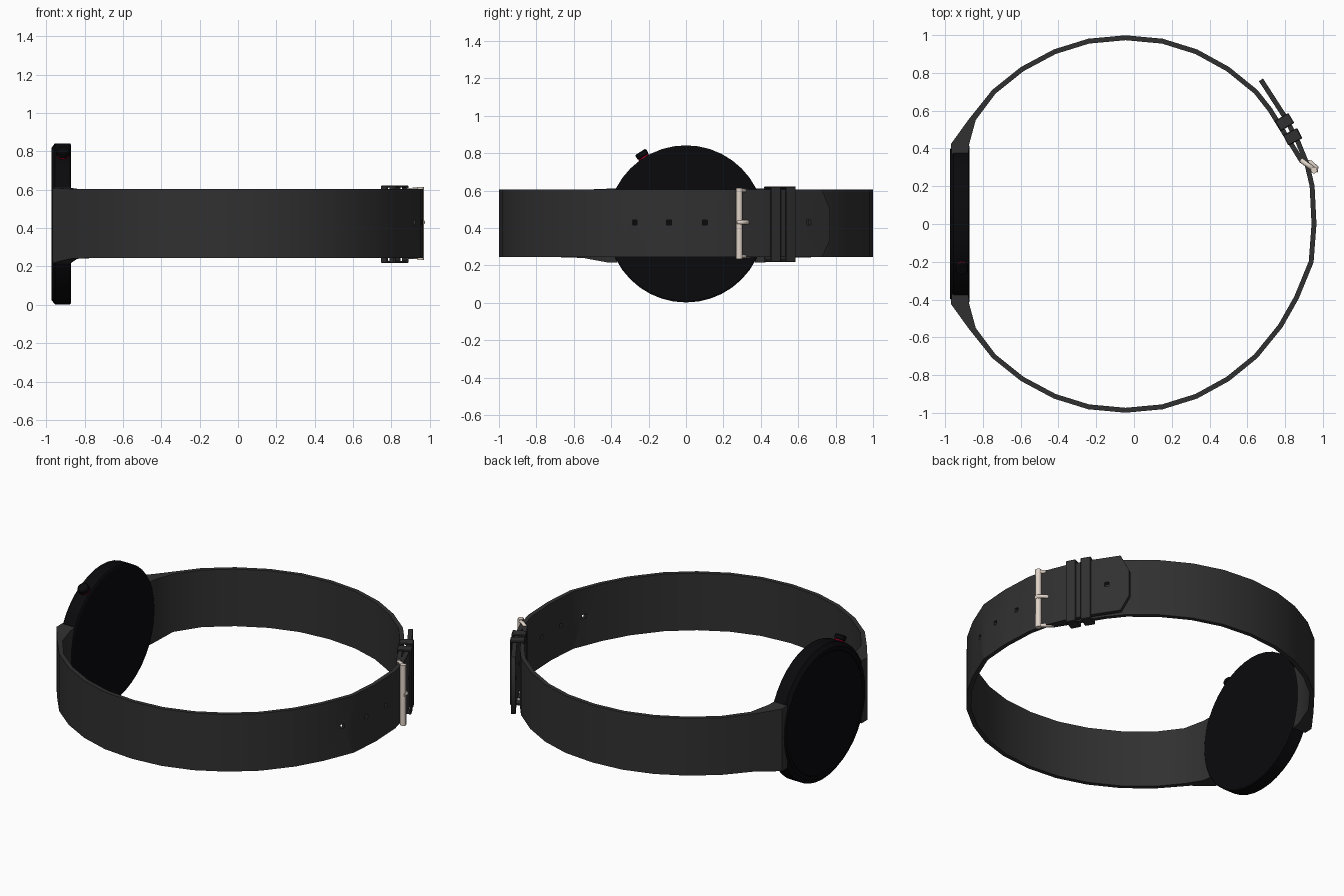
import bpy, bmesh, math
from mathutils import Vector, Matrix

if "Cube" in bpy.data.objects:
    bpy.data.objects.remove(bpy.data.objects["Cube"])

ZC = 0.425  # mid height of the strap


def material(name, rgb):
    m = bpy.data.materials.new(name)
    m.diffuse_color = (*rgb, 1)
    m.use_nodes = True
    m.node_tree.nodes["Principled BSDF"].inputs["Base Color"].default_value = m.diffuse_color
    return m


STRAP = material("strap_black", (0.03, 0.03, 0.03))
CASE = material("case_black", (0.003, 0.003, 0.004))
METAL = material("buckle_metal", (0.75, 0.66, 0.58))
RED = material("red_accent", (0.35, 0.0, 0.02))


def finish(name, bm, mat, angle=30):
    bmesh.ops.recalc_face_normals(bm, faces=bm.faces)
    me = bpy.data.meshes.new(name)
    bm.to_mesh(me)
    bm.free()
    ob = bpy.data.objects.new(name, me)
    bpy.context.collection.objects.link(ob)
    me.materials.append(mat)
    bpy.ops.object.select_all(action='DESELECT')
    ob.select_set(True)
    bpy.context.view_layer.objects.active = ob
    if angle:
        bpy.ops.object.shade_smooth_by_angle(angle=math.radians(angle))
    return ob


def ribbon(name, stations):
    """Sweep a rectangle along (x, y, half_thickness, z_low, z_high) stations."""
    bm = bmesh.new()
    pts = [Vector(s[:2]) for s in stations]
    rings = []
    for i, (x, y, h, lo, hi) in enumerate(stations):
        a, b = pts[max(i - 1, 0)], pts[min(i + 1, len(pts) - 1)]
        t = (b - a).normalized()
        n = Vector((t.y, -t.x))
        if i < 3:  # lug end is cut square to the case
            n = Vector((math.copysign(1, t.y), 0))
        o, c = pts[i] + n * h, pts[i] - n * h
        rings.append([bm.verts.new(v) for v in
                      ((o.x, o.y, lo), (o.x, o.y, hi), (c.x, c.y, hi), (c.x, c.y, lo))])
    for r, s in zip(rings, rings[1:]):
        for k in range(4):
            bm.faces.new((r[k], r[(k + 1) % 4], s[(k + 1) % 4], s[k]))
    bm.faces.new(rings[0])
    bm.faces.new(rings[-1])
    return finish(name, bm, STRAP)


def lathe(name, profile, mat, matrix, n=32):
    """Closed turned solid from (radius, height) points, around local z."""
    bm = bmesh.new()
    rings = [[bm.verts.new((r * math.cos(2 * math.pi * k / n), r * math.sin(2 * math.pi * k / n), h))
              for k in range(n)] for r, h in profile]
    for a, b in zip(rings, rings[1:]):
        for k in range(n):
            bm.faces.new((a[k], a[(k + 1) % n], b[(k + 1) % n], b[k]))
    bm.faces.new(rings[0])
    bm.faces.new(rings[-1])
    bm.transform(matrix)
    return finish(name, bm, mat)


# Strap: lug, half arc on one side (sign s), built as stations
T, LO, HI = 0.013, 0.245, 0.605
ARC = [(-0.742, 0.70), (-0.592, 0.82), (-0.42, 0.912), (-0.24, 0.968), (-0.045, 0.986),
       (0.15, 0.968), (0.33, 0.912), (0.497, 0.82), (0.645, 0.70)]


def half(s):
    lug = [(-0.922, 0.37 * s, 0.045, 0.215, 0.612), (-0.92, 0.425 * s, 0.048, 0.217, 0.61),
           (-0.858, 0.55 * s, 0.02, 0.24, HI)]
    return lug + [(x, y * s, T, LO, HI) for x, y in ARC]


short_strap = ribbon("short_strap", half(1) + [
    (x, y, T, LO, HI) for x, y in ((0.72, 0.605), (0.80, 0.475), (0.89, 0.33))])
long_strap = ribbon("long_strap", half(-1) + [
    (x, y, T, LO, HI) for x, y in ((0.775, -0.54), (0.86, -0.39), (0.938, -0.2), (0.953, 0),
                                   (0.943, 0.2), (0.915, 0.32), (0.87, 0.43), (0.80, 0.565),
                                   (0.70, 0.72))] + [(0.672, 0.763, T, 0.335, 0.50)])

# Punched holes in the long strap
bm = bmesh.new()
for x, y, ang in ((0.948, -0.27 + 0.18, 0), (0.91, -0.27, -22), (0.948, 0.10, 3),
                  (0.85, 0.47, 28), (0.745, 0.65, 33)):
    bmesh.ops.create_cube(bm, size=1, matrix=Matrix.Translation((x, y, 0.43))
                          @ Matrix.Rotation(math.radians(ang), 4, 'Z')
                          @ Matrix.Diagonal((0.12, 0.026, 0.026, 1)))
cutter = finish("hole_cutter", bm, STRAP, 0)
cutter.hide_render = True
cutter.hide_viewport = True
mod = long_strap.modifiers.new("holes", 'BOOLEAN')
mod.object = cutter
mod.solver = 'EXACT'

# Keeper loops around both layers of strap
for i, (x, y, ang) in enumerate(((0.797, 0.54, 31), (0.84, 0.462, 27))):
    bm = bmesh.new()
    bmesh.ops.create_cube(bm, size=1)
    ends = [f for f in bm.faces if abs(f.normal.y) > 0.9]
    bmesh.ops.delete(bm, geom=ends, context='FACES_ONLY')
    bm.transform(Matrix.Translation((x, y, 0.42)) @ Matrix.Rotation(math.radians(ang), 4, 'Z')
                 @ Matrix.Diagonal((0.084, 0.062, 0.405, 1)))
    loop = finish(f"keeper_loop_{i + 1}", bm, STRAP, 0)
    sol = loop.modifiers.new("thickness", 'SOLIDIFY')
    sol.thickness = 0.014
    bev = loop.modifiers.new("soft_edges", 'BEVEL')
    bev.width, bev.segments = 0.004, 1


# Buckle frame and tongue
def wire(name, pts, r, cyclic):
    cu = bpy.data.curves.new(name, 'CURVE')
    cu.dimensions = '3D'
    cu.bevel_depth, cu.bevel_resolution, cu.use_fill_caps = r, 2, True
    sp = cu.splines.new('POLY')
    sp.points.add(len(pts) - 1)
    for p, c in zip(sp.points, pts):
        p.co = (*c, 1)
    sp.use_cyclic_u = cyclic
    cu.materials.append(METAL)
    ob = bpy.data.objects.new(name, cu)
    bpy.context.collection.objects.link(ob)


wire("buckle_frame", [(0.89, 0.335, 0.60), (0.953, 0.287, 0.602), (0.953, 0.287, 0.248),
                      (0.89, 0.335, 0.25)], 0.014, True)
wire("buckle_bar", [(0.953, 0.285, 0.235), (0.953, 0.285, 0.615)], 0.018, False)
wire("buckle_tongue", [(0.885, 0.335, 0.43), (0.935, 0.325, 0.43), (0.965, 0.30, 0.43),
                       (0.962, 0.275, 0.43)], 0.012, False)

# Watch case, axis along -x, with chamfered bezel and slightly sunken glass
face = Matrix.Translation((-0.87, 0, 0.422)) @ Matrix.Rotation(math.radians(-90), 4, 'Y')
lathe("watch_case", [(0.41, 0), (0.42, 0.006), (0.42, 0.085), (0.395, 0.104),
                     (0.375, 0.104), (0.37, 0.1)], CASE, face, 40)

# Crown with red ring, pointing radially up and towards the front
d = Vector((0, -0.235, 0.37)).normalized()
crown = Matrix.Translation((-0.912, 0, 0.422)) @ d.to_track_quat('Z', 'Y').to_matrix().to_4x4()
lathe("crown", [(0.03, 0.425), (0.034, 0.43), (0.034, 0.45), (0.029, 0.456)], CASE, crown, 16)
lathe("crown_red_ring", [(0.031, 0.405), (0.031, 0.426)], RED, crown, 16)
